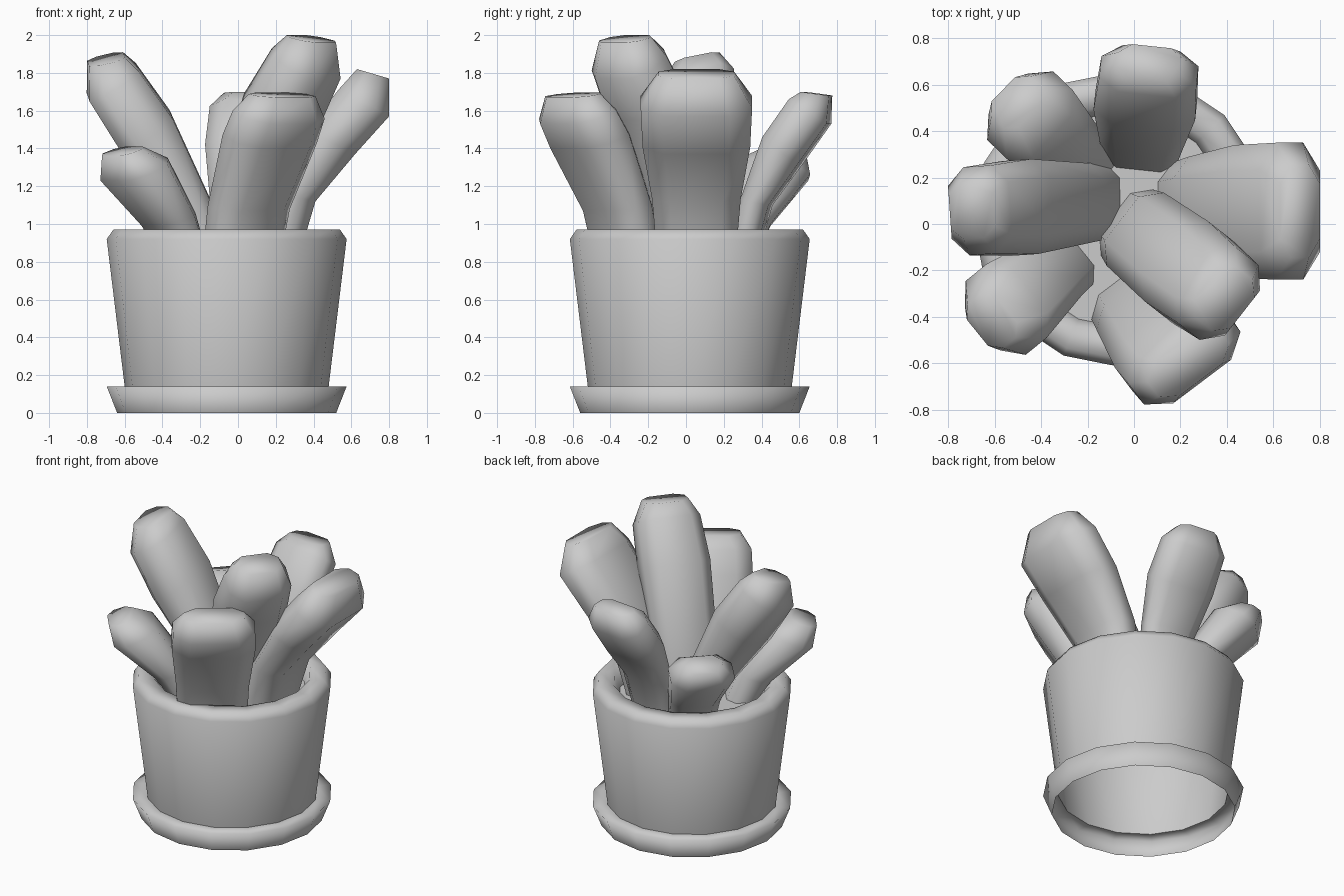
import bpy, math
from mathutils import Vector

if "Cube" in bpy.data.objects:
    bpy.data.objects.remove(bpy.data.objects["Cube"])

PX, PY, SIDES = -0.06, 0.02, 16


def make(name, verts, faces):
    me = bpy.data.meshes.new(name)
    me.from_pydata(verts, [], faces)
    me.polygons.foreach_set("use_smooth", [True] * len(me.polygons))
    me.update()
    ob = bpy.data.objects.new(name, me)
    bpy.context.collection.objects.link(ob)
    return ob


def skin(rings, n):
    # quads between consecutive rings of n points
    return [(r * n + i, r * n + (i + 1) % n, (r + 1) * n + (i + 1) % n, (r + 1) * n + i)
            for r in range(rings - 1) for i in range(n)]


def lathe(name, profile, cap=False):
    verts = []
    for r, z in profile:
        for i in range(SIDES):
            a = 2 * math.pi * i / SIDES
            verts.append((PX + r * math.cos(a), PY + r * math.sin(a), z))
    faces = skin(len(profile), SIDES)
    if cap:
        faces.append(tuple(range(len(verts) - SIDES, len(verts))))
    return make(name, verts, faces)


# chamfered-rectangle section: (across width, inner-to-outer), counter-clockwise
SECTION = [(1, -.45), (1, .45), (.6, 1), (-.6, 1), (-1, .45), (-1, -.45), (-.6, -1), (.6, -1)]


def leaf(name, origin, azimuth, sections, tilt=0):
    # each section: outer (reach, z), inner (reach, z), half width
    a = math.radians(azimuth)
    d = Vector((math.cos(a), math.sin(a), 0))
    p = Vector((-math.sin(a), math.cos(a), tilt))
    o = Vector((origin[0], origin[1], 0))
    verts = []
    for (so, zo), (si, zi), w in sections:
        mid = o + d * (so + si) / 2 + Vector((0, 0, (zo + zi) / 2))
        half = d * (so - si) / 2 + Vector((0, 0, (zo - zi) / 2))
        verts += [mid - p * (u * w) + half * v for u, v in SECTION]
    n = len(SECTION)
    faces = skin(len(sections), n)
    faces.append(tuple(range(len(verts) - n, len(verts))))
    return make(name, verts, faces)


# pot and saucer shells, soil
lathe("pot", [(.54, .14), (.635, .92), (.6, .97), (.5, .97), (.465, .87)])
lathe("saucer", [(.58, 0), (.635, .14), (.54, .14)])
lathe("soil", [(.465, .87)], cap=True)

# the two short leaves share one shape
short = [((.33, .85), (.14, .85), .15), ((.43, .99), (.22, 1.06), .16),
         ((.69, 1.23), (.43, 1.35), .205), ((.72, 1.36), (.56, 1.41), .12)]
leaf("short_leaf_front_left", (-.115, -.015), 219, short)
leaf("short_leaf_back_left", (-.045, .08), 136, short)

# larger leaves
leaf("back_leaf", (-.005, 0), 84,
     [((.38, .85), (.23, .85), .16), ((.45, 1.1), (.3, 1.13), .18),
      ((.61, 1.32), (.42, 1.46), .22), ((.76, 1.53), (.56, 1.66), .21),
      ((.77, 1.68), (.62, 1.70), .14)])
leaf("left_leaf", (-.005, .105), 184,
     [((.24, .85), (.05, .85), .16), ((.33, 1.02), (.12, 1.08), .17),
      ((.62, 1.4), (.35, 1.58), .205), ((.79, 1.67), (.53, 1.83), .19),
      ((.79, 1.85), (.6, 1.895), .12)], -.2)
leaf("front_leaf", (-.085, -.175), -53,
     [((.3, .85), (.06, .85), .22), ((.36, 1.07), (.11, 1.1), .23),
      ((.56, 1.4), (.28, 1.5), .265), ((.63, 1.53), (.37, 1.63), .26),
      ((.62, 1.67), (.44, 1.695), .19)])
leaf("right_leaf", (0, .055), 0,
     [((.33, .85), (.1, .85), .21), ((.41, 1.12), (.17, 1.17), .235),
      ((.62, 1.37), (.36, 1.5), .285), ((.8, 1.57), (.54, 1.72), .295),
      ((.8, 1.77), (.63, 1.82), .2)])
leaf("tall_leaf", (-.1, .06), -38,
     [((.26, .85), (.02, .85), .18), ((.33, 1.1), (.06, 1.16), .2),
      ((.59, 1.55), (.27, 1.69), .22), ((.72, 1.77), (.45, 1.93), .205),
      ((.72, 1.96), (.52, 2.0), .14)])
